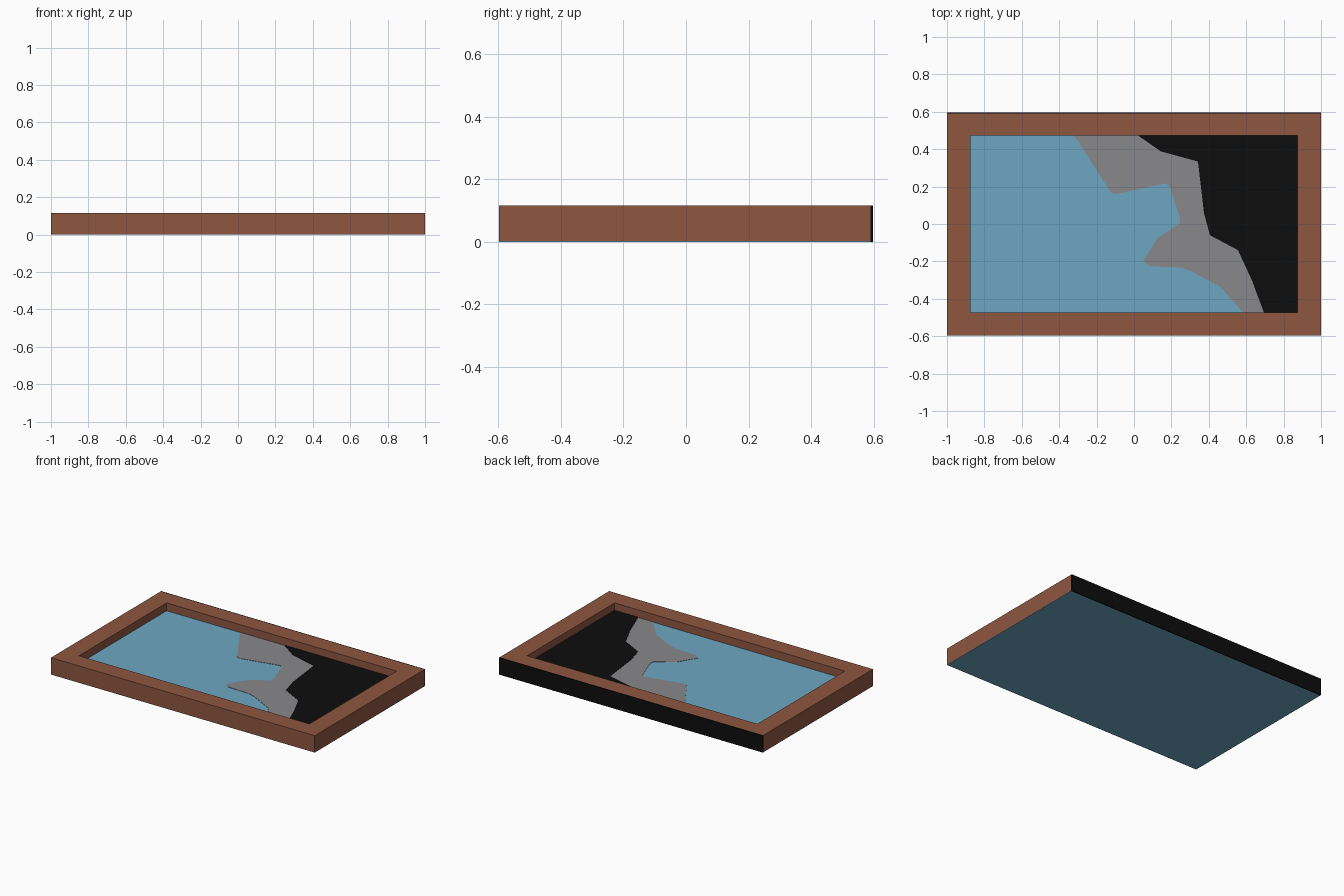
import bpy
import bmesh

if "Cube" in bpy.data.objects:
    bpy.data.objects.remove(bpy.data.objects["Cube"])

HX, HY, H = 1.0, 0.597, 0.116      # outer half sizes and frame height
IX, IY = 0.873, 0.474              # half sizes of the opening
BACK = 0.007                       # thickness of the black back strip


def material(name, hex_code):
    def lin(c):
        return c / 12.92 if c <= 0.04045 else ((c + 0.055) / 1.055) ** 2.4
    m = bpy.data.materials.new(name)
    m.diffuse_color = [lin(int(hex_code[i:i + 2], 16) / 255) for i in (0, 2, 4)] + [1]
    m.use_nodes = True
    m.node_tree.nodes["Principled BSDF"].inputs["Base Color"].default_value = m.diffuse_color
    return m


brown = material("brown wood", "8E5640")
blue = material("light blue", "6DA7C2")
grey = material("grey", "88888C")
black = material("black", "0D0D0D")


def finish(bm, name, mat):
    bmesh.ops.recalc_face_normals(bm, faces=bm.faces)
    me = bpy.data.meshes.new(name)
    bm.to_mesh(me)
    bm.free()
    me.materials.append(mat)
    ob = bpy.data.objects.new(name, me)
    bpy.context.collection.objects.link(ob)
    return ob


def slab(name, outline, z0, z1, mat):
    """Extrude a flat outline from z0 up to z1."""
    bm = bmesh.new()
    face = bm.faces.new([bm.verts.new((x, y, z0)) for x, y in outline])
    ext = bmesh.ops.extrude_face_region(bm, geom=[face], use_keep_orig=True)
    for v in ext["geom"]:
        if isinstance(v, bmesh.types.BMVert):
            v.co.z = z1
    bmesh.ops.triangulate(bm, faces=[f for f in bm.faces if len(f.verts) > 4])
    return finish(bm, name, mat)


def rect(x0, x1, y0, y1):
    return [(x0, y0), (x1, y0), (x1, y1), (x0, y1)]


# Frame: rectangular ring
bm = bmesh.new()
rings = []
for outline, z in ((rect(-HX, HX, -HY, HY - BACK), 0.002), (rect(-HX, HX, -HY, HY - BACK), H),
                   (rect(-IX, IX, -IY, IY), H), (rect(-IX, IX, -IY, IY), 0.002)):
    rings.append([bm.verts.new((x, y, z)) for x, y in outline])
for r in range(4):
    a, b = rings[r], rings[(r + 1) % 4]
    for i in range(4):
        j = (i + 1) % 4
        bm.faces.new((a[i], a[j], b[j], b[i]))
finish(bm, "frame", brown)

# Backing plate, back strip and canvas
slab("backing_plate", rect(-HX, HX, -HY, HY - BACK), 0, 0.002, blue)
slab("back_strip", rect(-HX, HX, HY - BACK, HY), 0, H, black)
slab("blue_canvas", rect(-IX, IX, -IY, IY), 0.002, 0.062, blue)

# Painted regions, each running from a wavy left edge to the right side
grey_edge = [(-.325, IY), (-.30, .445), (-.125, .17), (-.10, .159), (.166, .217), (.187, .206),
             (.246, .035), (.246, .005), (.123, -.078), (.048, -.2), (.09, -.227),
             (.246, -.232), (.30, -.25), (.46, -.334), (.583, -IY)]
black_edge = [(.02, IY), (.144, .388), (.342, .334), (.374, .06), (.406, -.06),
              (.556, -.14), (.63, -.30), (.695, -IY)]
right_side = [(IX, -IY), (IX, IY)]
slab("grey_band", grey_edge + right_side, 0.062, 0.064, grey)
slab("black_area", black_edge + right_side, 0.064, 0.066, black)
